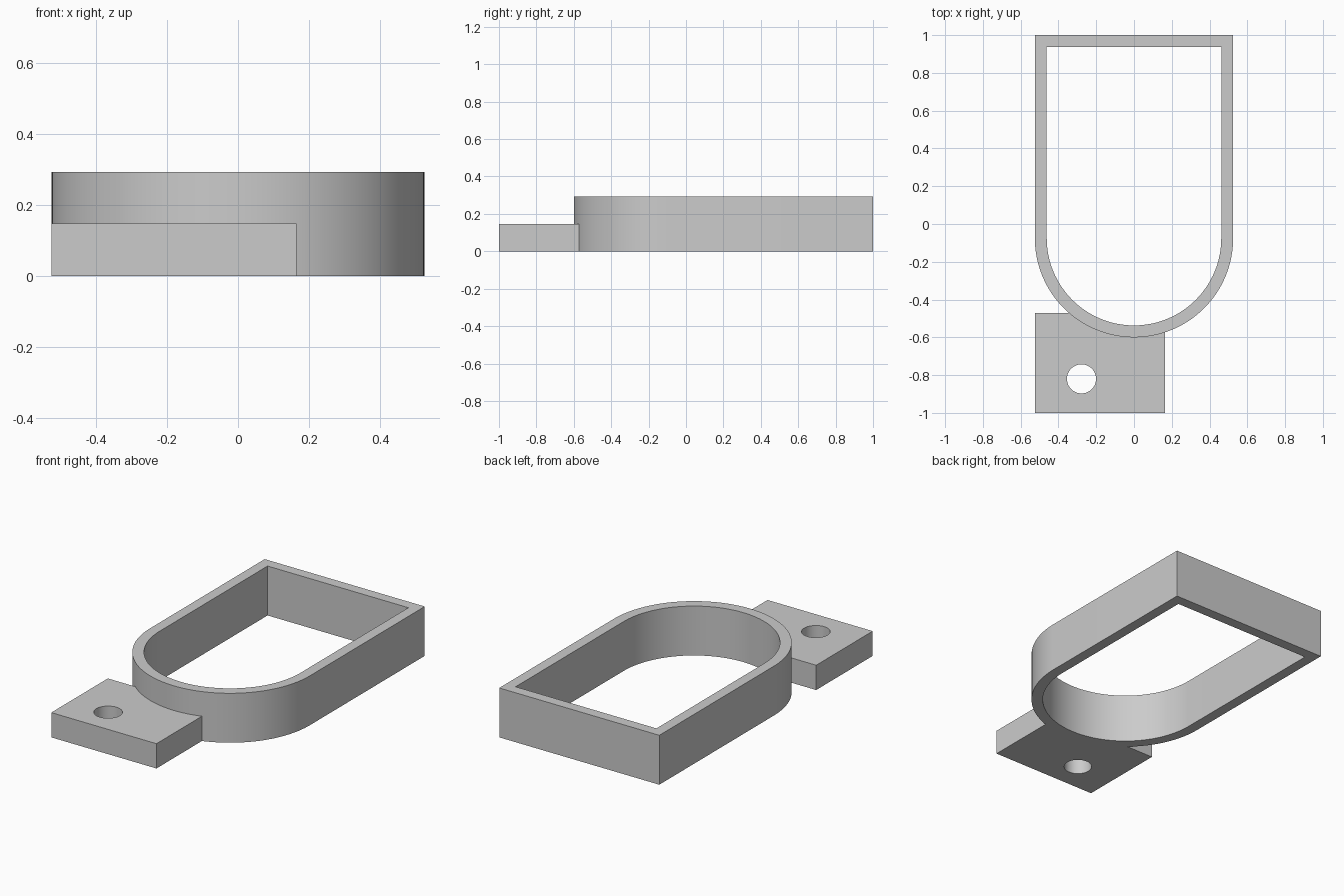
import bpy, bmesh, math

cube = bpy.data.objects.get("Cube")
if cube:
    bpy.data.objects.remove(cube, do_unlink=True)

grey = bpy.data.materials.new("light grey")
grey.use_nodes = True
COLOUR = (0.6, 0.6, 0.6, 1)
grey.diffuse_color = COLOUR
grey.node_tree.nodes["Principled BSDF"].inputs["Base Color"].default_value = COLOUR

ARC_Y = -0.075    # centre of the rounded front end
OUTER, INNER = 0.525, 0.462


def arc(cx, cy, r, start, end, steps):
    """Points along a circular arc, angles in degrees."""
    angles = [math.radians(start + (end - start) * i / steps) for i in range(steps + 1)]
    return [(cx + r * math.cos(a), cy + r * math.sin(a)) for a in angles]


def plate(name, loops, height):
    """Fill an outline with its holes and raise it into a solid."""
    bm = bmesh.new()
    edges = []
    for loop in loops:
        verts = [bm.verts.new((x, y, 0)) for x, y in loop]
        edges += [bm.edges.new((v, verts[i - 1])) for i, v in enumerate(verts)]
    bmesh.ops.triangle_fill(bm, edges=edges, use_beauty=True)
    raised = bmesh.ops.extrude_face_region(bm, geom=bm.faces[:], use_keep_orig=True)
    top = [g for g in raised["geom"] if isinstance(g, bmesh.types.BMVert)]
    bmesh.ops.translate(bm, verts=top, vec=(0, 0, height))
    bmesh.ops.recalc_face_normals(bm, faces=bm.faces[:])
    mesh = bpy.data.meshes.new(name)
    bm.to_mesh(mesh)
    bm.free()
    mesh.materials.append(grey)
    obj = bpy.data.objects.new(name, mesh)
    bpy.context.collection.objects.link(obj)
    bpy.ops.object.select_all(action="DESELECT")
    obj.select_set(True)
    bpy.context.view_layer.objects.active = obj
    bpy.ops.object.shade_smooth_by_angle(angle=math.radians(30))
    return obj


def arch(r, back):
    """Square back end, rounded front end."""
    return [(r, back), (-r, back)] + arc(0, ARC_Y, r, 180, 360, 64)


# Open frame wall
plate("frame", [arch(OUTER, 1.0), arch(INNER, 0.937)], 0.293)

# Mounting tab, its inner edge following the middle of the frame wall
LEFT, RIGHT, FRONT, BACK = 0.165, -0.525, -1.0, -0.47
MID = (OUTER + INNER) / 2
end_a = math.degrees(math.acos(LEFT / MID))
end_b = math.degrees(math.asin((ARC_Y - BACK) / MID))
edge = arc(0, ARC_Y, MID, -end_a, -180 + end_b, 24)
outline = [(RIGHT, BACK), (RIGHT, FRONT), (LEFT, FRONT)] + edge
hole = arc(-0.278, -0.82, 0.077, 0, 360, 48)[:-1]
plate("mounting_tab", [outline, hole], 0.147)
